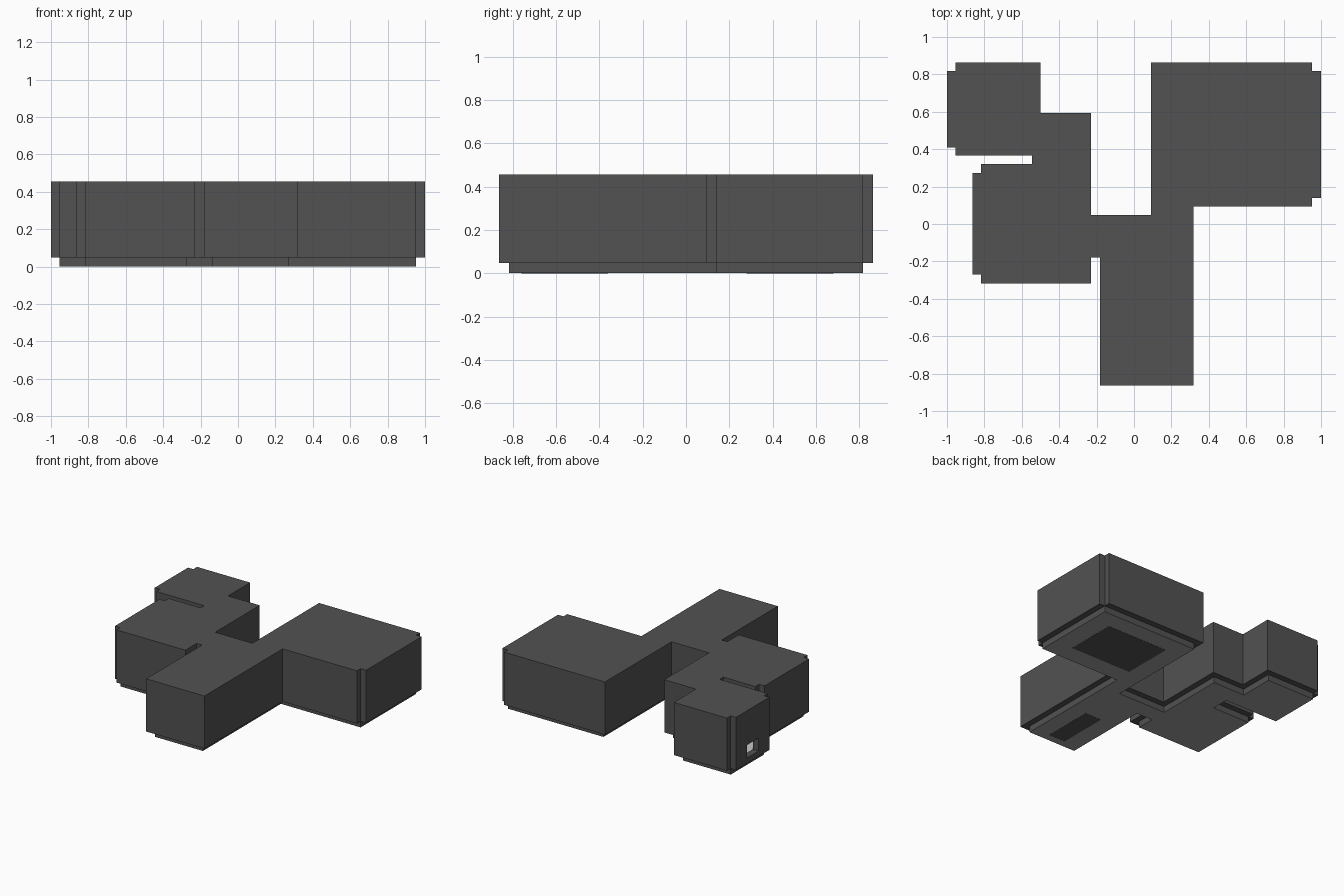
import bpy
import bmesh

if "Cube" in bpy.data.objects:
    bpy.data.objects.remove(bpy.data.objects["Cube"])


def make_material(name, value):
    mat = bpy.data.materials.new(name)
    mat.use_nodes = True
    colour = (value, value, value, 1)
    mat.diffuse_color = colour
    mat.node_tree.nodes["Principled BSDF"].inputs["Base Color"].default_value = colour
    return mat


stone = make_material("dark grey stone", 0.085)
underside = make_material("mid grey underside", 0.34)
pale = make_material("pale grey floor", 0.58)


def extrude_outline(name, outline, low, high, *mats):
    """Extrude a closed outline from the low height to the high one."""
    mesh = bpy.data.meshes.new(name)
    bm = bmesh.new()
    face = bm.faces.new([bm.verts.new((x, y, low)) for x, y in outline])
    new = bmesh.ops.extrude_face_region(bm, geom=[face])["geom"]
    for v in new:
        if isinstance(v, bmesh.types.BMVert):
            v.co.z = high
    bmesh.ops.recalc_face_normals(bm, faces=bm.faces)
    bm.to_mesh(mesh)
    bm.free()
    for mat in mats:
        mesh.materials.append(mat)
    obj = bpy.data.objects.new(name, mesh)
    bpy.context.collection.objects.link(obj)
    return obj


def box(name, x0, x1, y0, y1, z0, z1, mat):
    return extrude_outline(name, [(x0, y0), (x1, y0), (x1, y1), (x0, y1)], z0, z1, mat)


def carve(target, *bounds):
    """Cut a box-shaped hollow out of the target."""
    cutter = box("cutter", *bounds, stone)
    cut = target.modifiers.new("hollow", 'BOOLEAN')
    cut.operation = 'DIFFERENCE'
    cut.solver = 'EXACT'
    cut.object = cutter
    bpy.context.view_layer.objects.active = target
    bpy.ops.object.modifier_apply(modifier=cut.name)
    bpy.data.objects.remove(cutter)


# Walls: joined rooms with notched outer corners
wall_outline = [
    (-1, .817), (-.955, .817), (-.955, .863), (-.5, .863), (-.5, .593),
    (-.229, .593), (-.229, .048), (.09, .048), (.09, .863), (.953, .863),
    (.953, .817), (1, .817), (1, .138), (.953, .138), (.953, .093),
    (.317, .093), (.317, -.863), (-.182, -.863), (-.182, -.178),
    (-.229, -.178), (-.229, -.317), (-.818, -.317), (-.818, -.271),
    (-.864, -.271), (-.864, .273), (-.818, .273), (-.818, .32),
    (-.545, .32), (-.545, .365), (-.955, .365), (-.955, .41), (-1, .41)]
walls = extrude_outline("room_walls", wall_outline, .048, .456, stone)

# Hollow corner room with a small opening in its side wall
carve(walls, -.95, -.55, .415, .81, .08, .41)
carve(walls, -1.1, -.9, .54, .68, .09, .19)
box("corner_room_floor", -.95, -.55, .415, .81, .078, .085, pale)

# Floor slab, inset below the walls
floor_outline = [
    (-.955, .817), (-.545, .817), (-.545, .548), (-.274, .548), (-.274, .003),
    (.135, .003), (.135, .817), (.953, .817), (.953, .138), (.271, .138),
    (.271, -.817), (-.137, -.817), (-.137, -.132), (-.274, -.132),
    (-.274, -.271), (-.818, -.271), (-.818, .273), (-.5, .273),
    (-.5, .41), (-.955, .41)]
slab = extrude_outline("floor_slab", floor_outline, .001, .07, stone, underside)
for poly in slab.data.polygons:
    if poly.normal.z < -.5:
        poly.material_index = 1

# Dark plates under the large room and the entrance hall
box("large_room_plate", .28, .80, .28, .68, 0, .006, stone)
box("hall_plate", 0, .14, -.76, -.36, 0, .006, stone)
